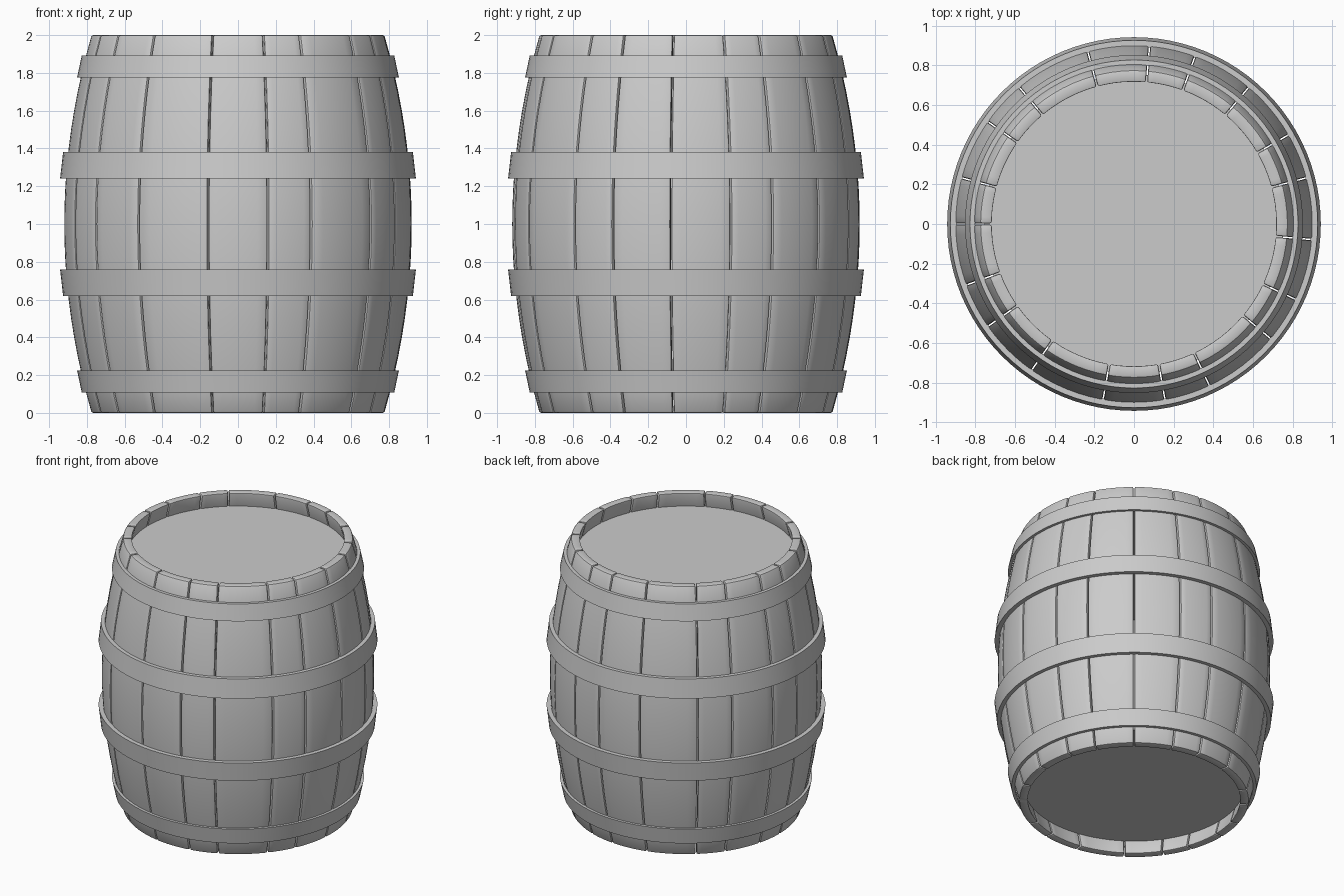
import bpy, bmesh
from math import radians, cos, sin, pi

if "Cube" in bpy.data.objects:
    bpy.data.objects.remove(bpy.data.objects["Cube"])

END_Z, WALL, GAP = 2.0, 0.06, 0.007


def bulge(z):
    # outer radius of the barrel at height z
    return 0.92 - 0.145 * (z - 1) ** 2


def finish(name, bm, smooth=True):
    bmesh.ops.recalc_face_normals(bm, faces=bm.faces)
    mesh = bpy.data.meshes.new(name)
    bm.to_mesh(mesh)
    bm.free()
    ob = bpy.data.objects.new(name, mesh)
    bpy.context.collection.objects.link(ob)
    bpy.context.view_layer.objects.active = ob
    for o in bpy.context.selected_objects:
        o.select_set(False)
    ob.select_set(True)
    if smooth:
        bpy.ops.object.shade_smooth_by_angle(angle=radians(35))
    return ob


def lathe(name, profile, steps=96):
    # closed profile of (radius, z) points spun round the axis
    bm = bmesh.new()
    rings = [[bm.verts.new((r * cos(2 * pi * i / steps), r * sin(2 * pi * i / steps), z))
              for r, z in profile] for i in range(steps)]
    n = len(profile)
    for i in range(steps):
        a, b = rings[i], rings[(i + 1) % steps]
        for j in range(n):
            k = (j + 1) % n
            bm.faces.new((a[j], b[j], b[k], a[k]))
    return finish(name, bm)


def stave(name, start, end, arc=6, rows=20):
    # curved plank: closed outer/inner loop in each row, bridged up the height
    bm = bmesh.new()
    loops = []
    for row in range(rows + 1):
        z = END_Z * row / rows
        loop = []
        for r, order in ((bulge(z), range(arc + 1)), (bulge(z) - WALL, range(arc, -1, -1))):
            trim = GAP / 2 / r
            a0, a1 = radians(start) + trim, radians(end) - trim
            for i in order:
                a = a0 + (a1 - a0) * i / arc
                loop.append(bm.verts.new((r * cos(a), r * sin(a), z)))
        loops.append(loop)
    n = len(loops[0])
    for low, high in zip(loops, loops[1:]):
        for j in range(n):
            k = (j + 1) % n
            bm.faces.new((low[j], low[k], high[k], high[j]))
    for loop in (loops[0], loops[-1]):
        for i in range(arc):
            bm.faces.new((loop[i], loop[i + 1], loop[n - 2 - i], loop[n - 1 - i]))
    # round the long edges slightly and the rim edges more
    bmesh.ops.recalc_face_normals(bm, faces=bm.faces)
    sharp = [e for e in bm.edges if e.calc_face_angle(0) > radians(45)]
    bmesh.ops.bevel(bm, geom=sharp, offset=0.009, segments=2, profile=0.5, affect='EDGES')
    return finish(name, bm)


# staves of uneven width
widths = [20, 15, 20, 20, 15, 20, 25, 15, 20, 15, 20, 15, 20, 25, 20, 15, 25, 15, 20]
angle = -5
for i, w in enumerate(widths):
    stave(f"stave_{i + 1}", angle, angle + w)
    angle += w

# hoops: lower and upper edge of the upper ones, mirrored for the lower ones
hoops = {"end": (1.775, 0.852, 1.893, 0.827, 0.025),
         "middle": (1.24, 0.942, 1.38, 0.926, 0.032)}
for kind, (z0, r0, z1, r1, t) in hoops.items():
    profile = [(r0, z0), (r1, z1), (r1 - t, z1), (r0 - t, z0)]
    lathe(f"upper_{kind}_hoop", profile)
    lathe(f"lower_{kind}_hoop", [(r, END_Z - z) for r, z in profile])

# recessed round heads at both ends
for name, z in (("top_head", 1.865), ("bottom_head", 0.135)):
    bm = bmesh.new()
    bmesh.ops.create_cone(bm, cap_ends=True, segments=96, radius1=0.755, radius2=0.755, depth=0.05)
    bmesh.ops.translate(bm, verts=bm.verts, vec=(0, 0, z))
    finish(name, bm)
